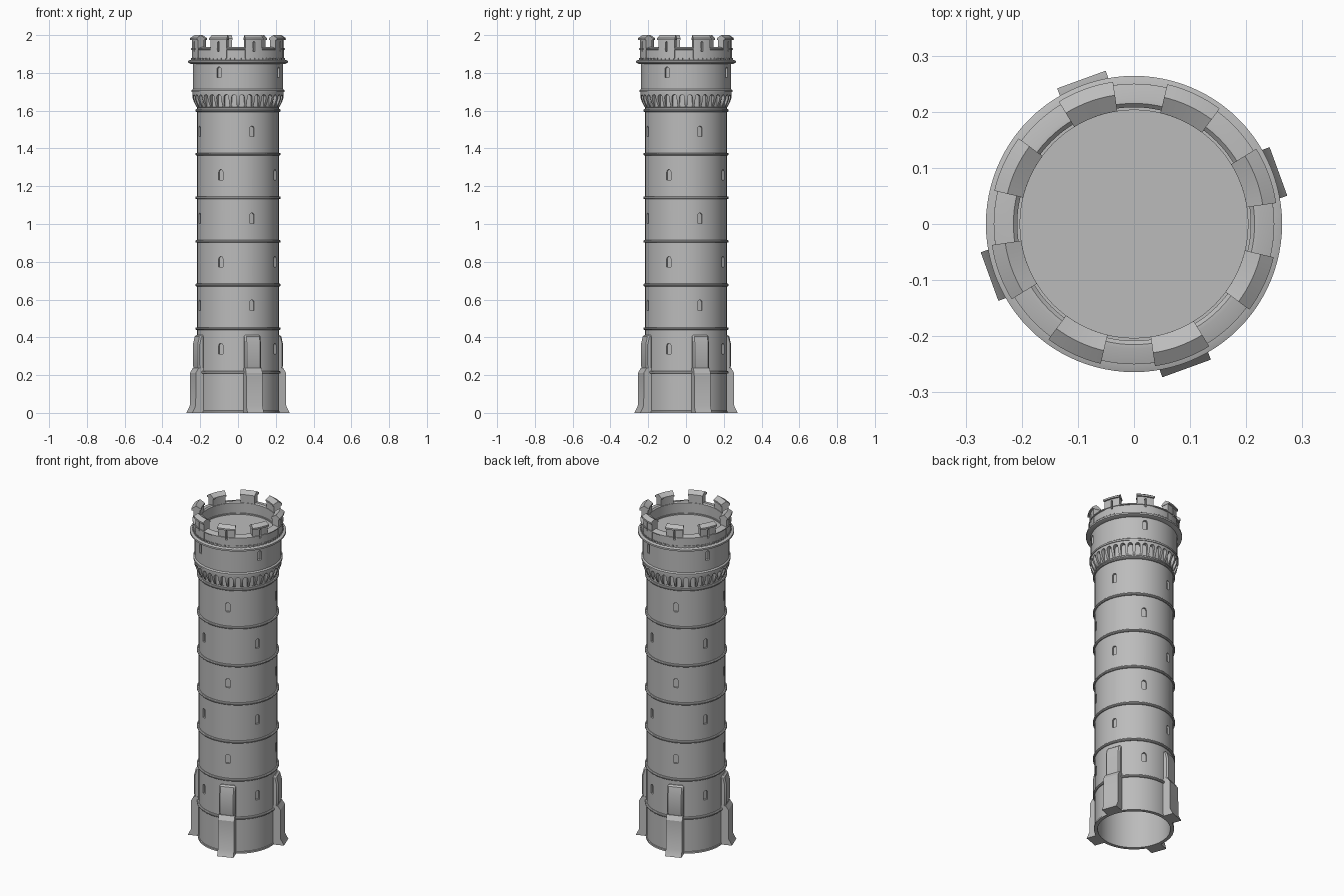
import bpy, bmesh, math
from mathutils import Matrix

if "Cube" in bpy.data.objects:
    bpy.data.objects.remove(bpy.data.objects["Cube"])

stone = bpy.data.materials.new("grey_stone")
stone.use_nodes = True
GREY = (0.5, 0.5, 0.5, 1)
stone.diffuse_color = GREY
stone.node_tree.nodes["Principled BSDF"].inputs["Base Color"].default_value = GREY

parts = []
QUARTERS = [0, 90, 180, 270]
MERLONS = [20 + 45 * k for k in range(8)]


def finish(name, bm, keep=True):
    bmesh.ops.recalc_face_normals(bm, faces=bm.faces)
    mesh = bpy.data.meshes.new(name)
    bm.to_mesh(mesh)
    bm.free()
    ob = bpy.data.objects.new(name, mesh)
    bpy.context.collection.objects.link(ob)
    if keep:
        mesh.materials.append(stone)
        parts.append(ob)
    return ob


def sweep(bm, profile, start=0, end=360, steps=96):
    """Turn a closed (radius, z) profile around the tower axis."""
    full = end - start == 360
    rings = []
    for i in range(steps if full else steps + 1):
        a = math.radians(start + (end - start) * i / steps)
        rings.append([bm.verts.new((r * math.cos(a), r * math.sin(a), z)) for r, z in profile])
    n = len(profile)
    for i in range(steps):
        p, q = rings[i], rings[(i + 1) % len(rings)]
        for j in range(n):
            k = (j + 1) % n
            bm.faces.new((p[j], q[j], q[k], p[k]))
    if not full:
        bm.faces.new(rings[0])
        bm.faces.new(rings[-1])


def lathe(name, profile):
    bm = bmesh.new()
    sweep(bm, profile)
    return finish(name, bm)


def prism(bm, outline, offset, angle):
    """Extrude an outline by offset, then turn it to an angle."""
    face = bm.faces.new([bm.verts.new(p) for p in outline])
    grown = bmesh.ops.extrude_face_region(bm, geom=[face])["geom"]
    top = [v for v in grown if isinstance(v, bmesh.types.BMVert)]
    bmesh.ops.translate(bm, verts=top, vec=offset)
    bmesh.ops.rotate(bm, verts=list(face.verts) + top, cent=(0, 0, 0),
                     matrix=Matrix.Rotation(math.radians(angle), 3, "Z"))


def cut_arches(target, spots, width, height, r0, r1):
    """Cut round-topped openings at (angle, bottom z) spots."""
    bm = bmesh.new()
    h = width / 2
    for angle, z in spots:
        outline = [(r0, -h, z), (r0, h, z)]
        for i in range(9):
            t = math.pi * i / 8
            outline.append((r0, h * math.cos(t), z + height - h + h * math.sin(t)))
        prism(bm, outline, (r1 - r0, 0, 0), angle)
    cutter = finish("opening_cutter", bm, keep=False)
    cutter.hide_render = True
    mod = target.modifiers.new("openings", "BOOLEAN")
    mod.operation = "DIFFERENCE"
    mod.solver = "EXACT"
    mod.object = cutter
    bpy.context.view_layer.objects.active = target
    bpy.ops.object.modifier_apply(modifier=mod.name)
    bpy.data.objects.remove(cutter)


# Hollow shaft with alternating window niches
shaft = lathe("shaft", [(0.2, 0), (0.216, 0), (0.216, 1.72), (0.2, 1.72)])
spots = []
for level in range(6):
    side = -115 if level % 2 == 0 else -70
    spots += [(side + q, 0.312 + 0.23 * level) for q in QUARTERS]
cut_arches(shaft, spots, 0.024, 0.056, 0.205, 0.25)

# String courses between the storeys
for level in range(7):
    z = 0.215 + 0.231 * level
    lathe(f"string_course_{level + 1}", [(0.21, z - 0.007), (0.222, z - 0.007), (0.226, z - 0.003),
                                         (0.226, z + 0.003), (0.222, z + 0.007), (0.21, z + 0.007)])
lathe("base_course", [(0.21, 0), (0.22, 0), (0.22, 0.01), (0.21, 0.014)])

# Arcaded corbel table
corbels = lathe("corbel_arcade", [(0.213, 1.615), (0.22, 1.62), (0.232, 1.643), (0.24, 1.665),
                                  (0.242, 1.705), (0.213, 1.705)])
cut_arches(corbels, [(5 + 10 * k, 1.6) for k in range(36)], 0.026, 0.085, 0.2175, 0.28)
lathe("corbel_moulding", [(0.21, 1.698), (0.246, 1.698), (0.246, 1.708), (0.238, 1.714), (0.21, 1.714)])

# Upper drum with windows
drum = lathe("upper_drum", [(0.203, 1.705), (0.238, 1.705), (0.238, 1.855), (0.203, 1.855)])
cut_arches(drum, [(-115 + q, 1.775) for q in QUARTERS], 0.024, 0.056, 0.223, 0.28)

# Cornice and roof floor
lathe("cornice", [(0.203, 1.848), (0.25, 1.848), (0.264, 1.854), (0.264, 1.864), (0.25, 1.869), (0.203, 1.869)])
bm = bmesh.new()
bmesh.ops.create_cone(bm, cap_ends=True, segments=96, radius1=0.208, radius2=0.208, depth=0.012,
                      matrix=Matrix.Translation((0, 0, 1.856)))
finish("roof_floor", bm)

# Dentils above the cornice
bm = bmesh.new()
for k in range(64):
    a = 360 * k / 64
    sweep(bm, [(0.235, 1.866), (0.25, 1.866), (0.25, 1.88), (0.235, 1.88)], a - 1.6, a + 1.6, 1)
finish("dentils", bm)

# Parapet wall with a sloping sill
lathe("parapet", [(0.208, 1.86), (0.244, 1.86), (0.244, 1.922), (0.25, 1.924), (0.25, 1.929),
                  (0.222, 1.937), (0.215, 1.937), (0.208, 1.93)])

# Merlons pierced by arrow slits
bm = bmesh.new()
for a in MERLONS:
    sweep(bm, [(0.209, 1.875), (0.2465, 1.875), (0.2465, 1.978), (0.209, 1.978)], a - 11, a + 11, 8)
merlons = finish("merlons", bm)
cut_arches(merlons, [(a, 1.912) for a in MERLONS], 0.01, 0.054, 0.225, 0.28)
cut_arches(parts[-2], [(a, 1.912) for a in MERLONS], 0.01, 0.054, 0.225, 0.28)

# Sloped merlon caps
bm = bmesh.new()
for a in MERLONS:
    sweep(bm, [(0.203, 1.974), (0.203, 1.983), (0.232, 2.0), (0.256, 1.984), (0.256, 1.974)],
          a - 11.6, a + 11.6, 8)
finish("merlon_caps", bm)


# Four stepped buttresses
def buttresses(name, profile, width, bevel=0):
    bm = bmesh.new()
    for q in QUARTERS:
        prism(bm, [(r, -width / 2, z) for r, z in profile], (0, width, 0), 20 + q)
    ob = finish(name, bm)
    if bevel:
        mod = ob.modifiers.new("chamfer", "BEVEL")
        mod.width = bevel
        mod.segments = 1
        bpy.context.view_layer.objects.active = ob
        bpy.ops.object.modifier_apply(modifier=mod.name)


buttresses("buttress_lower", [(0.205, 0), (0.274, 0), (0.255, 0.038), (0.254, 0.212), (0.238, 0.237),
                              (0.205, 0.237)], 0.092)
buttresses("buttress_upper", [(0.205, 0.22), (0.232, 0.22), (0.24, 0.25), (0.24, 0.365), (0.228, 0.413),
                              (0.205, 0.413)], 0.09, 0.008)

# Smooth the round surfaces, keep the edges crisp
bpy.ops.object.select_all(action="DESELECT")
for ob in parts:
    ob.select_set(True)
bpy.context.view_layer.objects.active = shaft
bpy.ops.object.shade_smooth_by_angle(angle=math.radians(28))
